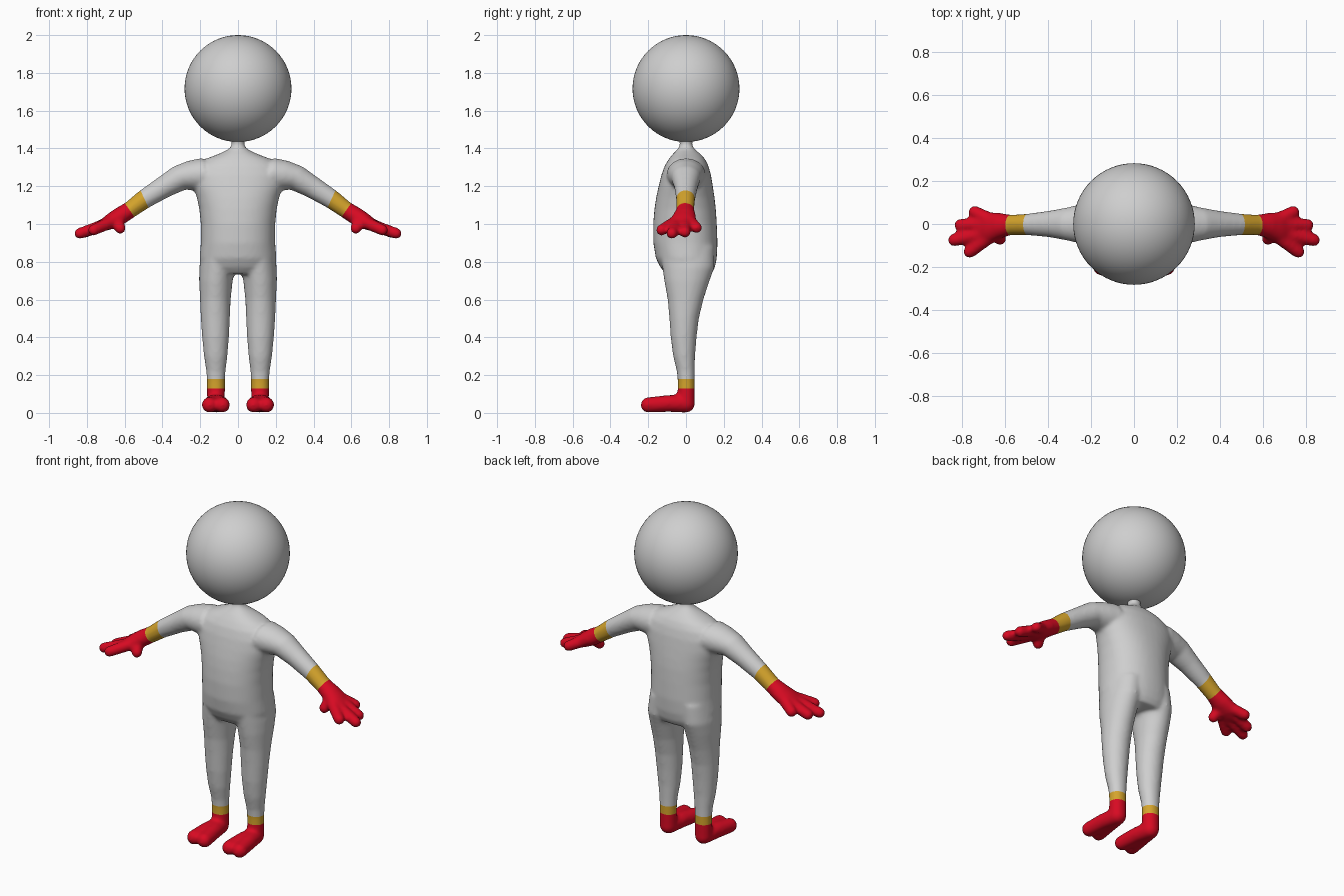
import bpy, bmesh, math
from mathutils import Vector

cube = bpy.data.objects.get("Cube")
if cube:
    bpy.data.objects.remove(cube, do_unlink=True)


def material(name, rgb):
    m = bpy.data.materials.new(name)
    m.use_nodes = True
    m.diffuse_color = (*rgb, 1)
    m.node_tree.nodes["Principled BSDF"].inputs["Base Color"].default_value = (*rgb, 1)
    return m


grey = material("light grey", (0.62, 0.62, 0.62))
gold = material("gold band", (0.66, 0.37, 0.025))
red = material("red", (0.68, 0.003, 0.016))


def loft(bm, rings, power=2.0, sides=40):
    """Closed skin over rings given as (centre, half axis u, half axis v)."""
    loops = []
    for c, u, v in rings:
        loop = []
        for i in range(sides):
            a = 2 * math.pi * i / sides
            s, t = [math.copysign(abs(k) ** (2 / power), k) for k in (math.cos(a), math.sin(a))]
            loop.append(bm.verts.new(Vector(c) + Vector(u) * s + Vector(v) * t))
        loops.append(loop)
    for a, b in zip(loops, loops[1:]):
        for i in range(sides):
            j = (i + 1) % sides
            bm.faces.new((a[i], a[j], b[j], b[i]))
    bm.faces.new(loops[0][::-1])
    bm.faces.new(loops[-1])


def upright(bm, rows, power=2.0):
    """Rows of z, centre x, half width, front y, back y."""
    loft(bm, [((x, (f + b) / 2, z), (w, 0, 0), (0, (b - f) / 2, 0))
              for z, x, w, f, b in rows], power)


def chain(bm, points):
    """Rounded limb through (position, radius) points."""
    for p, r in points:
        ball = bmesh.ops.create_uvsphere(bm, u_segments=20, v_segments=12, radius=r)
        bmesh.ops.translate(bm, verts=ball["verts"], vec=p)
    for (p, r), (q, s) in zip(points, points[1:]):
        d = (Vector(q) - Vector(p)).normalized()
        u = d.orthogonal().normalized()
        v = d.cross(u)
        loft(bm, [(p, u * r, v * r), (q, u * s, v * s)], sides=20)


bm = bmesh.new()

# Torso and neck
upright(bm, [
    (0.735, 0, 0.165, -0.105, 0.135), (0.77, 0, 0.198, -0.135, 0.153),
    (0.82, 0, 0.203, -0.16, 0.163), (0.9, 0, 0.197, -0.173, 0.167),
    (1.0, 0, 0.197, -0.174, 0.163), (1.08, 0, 0.205, -0.167, 0.158),
    (1.14, 0, 0.218, -0.158, 0.151), (1.2, 0, 0.238, -0.145, 0.142),
    (1.26, 0, 0.245, -0.13, 0.132), (1.31, 0, 0.222, -0.112, 0.118),
    (1.345, 0, 0.17, -0.09, 0.1), (1.37, 0, 0.105, -0.07, 0.077),
    (1.39, 0, 0.06, -0.05, 0.053), (1.41, 0, 0.036, -0.035, 0.035),
    (1.43, 0, 0.032, -0.032, 0.032), (1.47, 0, 0.05, -0.05, 0.05)], 2.2)

# Legs down to the ankles
upright(bm, [
    (0.88, 0.1, 0.09, -0.14, 0.15), (0.77, 0.11, 0.095, -0.125, 0.15),
    (0.7, 0.117, 0.089, -0.115, 0.125), (0.6, 0.12, 0.081, -0.097, 0.092),
    (0.5, 0.12, 0.077, -0.088, 0.068), (0.4, 0.119, 0.071, -0.081, 0.056),
    (0.3, 0.118, 0.062, -0.068, 0.048), (0.22, 0.117, 0.051, -0.049, 0.046),
    (0.17, 0.117, 0.048, -0.044, 0.046), (0.05, 0.117, 0.047, -0.045, 0.046)])

# Feet with two broad toes
for side in (-1, 1):
    chain(bm, [((0.117, 0, 0.049), 0.048),
               ((0.117 + side * 0.018, -0.09, 0.05), 0.045),
               ((0.117 + side * 0.034, -0.2, 0.042), 0.041)])

# Arms, wrists and palms: x, y, z, thickness, half width, slope in degrees
arm = [(0.17, 0, 1.262, 0.09, 0.105, 12), (0.24, 0, 1.255, 0.083, 0.093, 18),
       (0.31, 0, 1.243, 0.069, 0.077, 28), (0.39, 0, 1.197, 0.059, 0.062, 32),
       (0.495, -0.002, 1.132, 0.051, 0.05, 33), (0.572, -0.004, 1.075, 0.045, 0.047, 35),
       (0.625, -0.008, 1.042, 0.047, 0.06, 33), (0.675, -0.017, 1.013, 0.042, 0.073, 30),
       (0.72, -0.03, 0.988, 0.03, 0.065, 30)]
rings = []
for x, y, z, t, w, deg in arm:
    a = math.radians(deg)
    rings.append(((x, y, z), (0, w, 0), (t * math.sin(a), 0, t * math.cos(a))))
loft(bm, rings)

# Fingers and thumb: root and tip
for root, tip in [((0.66, 0.015, 1.02), (0.742, 0.056, 0.98)),
                  ((0.68, 0.0, 1.01), (0.808, -0.005, 0.957)),
                  ((0.68, -0.04, 1.005), (0.838, -0.075, 0.95)),
                  ((0.66, -0.05, 1.015), (0.765, -0.13, 0.968))]:
    chain(bm, [(root, 0.033), (tip, 0.03)])
chain(bm, [((0.645, -0.03, 1.025), 0.034), ((0.624, -0.07, 0.977), 0.03)])

# Mirror every limb onto the other side, leaving the central torso doubled harmlessly
copy = bmesh.ops.duplicate(bm, geom=bm.verts[:] + bm.edges[:] + bm.faces[:])["geom"]
for v in copy:
    if isinstance(v, bmesh.types.BMVert):
        v.co.x *= -1
bmesh.ops.reverse_faces(bm, faces=[f for f in copy if isinstance(f, bmesh.types.BMFace)])

mesh = bpy.data.meshes.new("body")
bm.to_mesh(mesh)
bm.free()
body = bpy.data.objects.new("body", mesh)
bpy.context.collection.objects.link(body)

# Fuse the parts into one soft skin
fuse = body.modifiers.new("fuse", "REMESH")
fuse.mode = "VOXEL"
fuse.voxel_size = 0.01
soften = body.modifiers.new("soften", "SMOOTH")
soften.factor = 0.5
soften.iterations = 8
bpy.context.view_layer.update()
graph = bpy.context.evaluated_depsgraph_get()
skin = bpy.data.meshes.new_from_object(body.evaluated_get(graph))
body.modifiers.clear()
body.data = skin
skin.materials.clear()
for m in (grey, gold, red):
    skin.materials.append(m)

# Cut clean edges for the wrist and ankle bands, then colour between them
bm = bmesh.new()
bm.from_mesh(skin)


def cut(keep, point, normal):
    faces = [f for f in bm.faces if keep(f.calc_center_median())]
    parts = {e for f in faces for e in f.edges} | {v for f in faces for v in f.verts}
    bmesh.ops.bisect_plane(bm, geom=faces + list(parts), dist=1e-5,
                           plane_co=point, plane_no=normal)


wrist = [(Vector((0.495, 0, 1.132)), Vector((0.9, 0, -0.42)).normalized()),
         (Vector((0.572, 0, 1.071)), Vector((0.82, 0, -0.57)).normalized())]
ankle = (0.18, 0.13)
for side in (-1, 1):
    for p, n in wrist:
        cut(lambda c: c.x * side > 0.4, (p.x * side, 0, p.z), (n.x * side, 0, n.z))
for z in ankle:
    cut(lambda c: c.z < 0.4, (0, 0, z), (0, 0, 1))
for f in bm.faces:
    c = f.calc_center_median()
    c.x = abs(c.x)
    if c.x > 0.4:
        f.material_index = sum((c - p).dot(n) > 0 for p, n in wrist)
    else:
        f.material_index = sum(c.z < z for z in ankle)
    f.smooth = True
bm.to_mesh(skin)
bm.free()

# Head
bpy.ops.mesh.primitive_uv_sphere_add(segments=64, ring_count=32, radius=0.283,
                                     location=(0, 0, 1.717))
head = bpy.context.object
head.name = "head"
head.data.materials.append(grey)
bpy.ops.object.shade_smooth()
